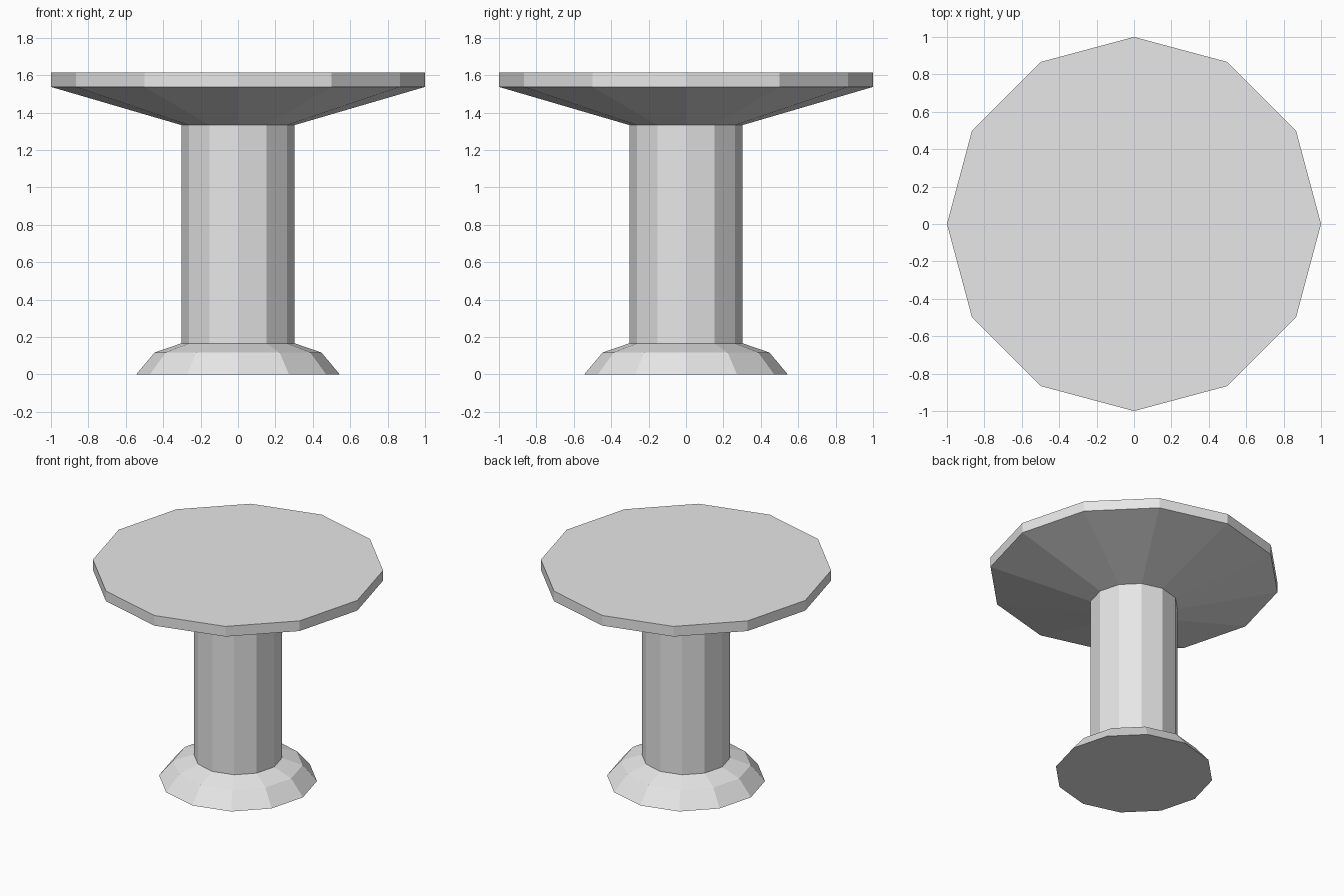
import bpy
import bmesh
import math

SIDES = 12

cube = bpy.data.objects.get("Cube")
if cube:
    bpy.data.objects.remove(cube, do_unlink=True)

# Single plain grey finish
grey = bpy.data.materials.new("plain_grey")
grey.use_nodes = True
colour = (0.8, 0.8, 0.8, 1)
grey.diffuse_color = colour
grey.node_tree.nodes["Principled BSDF"].inputs["Base Color"].default_value = colour


def turned_part(name, profile, cap_bottom=False, cap_top=False):
    """Sweep (radius, height) points, listed upwards, around the z axis."""
    bm = bmesh.new()
    angles = [math.tau * i / SIDES for i in range(SIDES)]
    rings = [[bm.verts.new((r * math.cos(a), r * math.sin(a), z)) for a in angles]
             for r, z in profile]
    for low, high in zip(rings, rings[1:]):
        for i in range(SIDES):
            j = (i + 1) % SIDES
            bm.faces.new((low[i], low[j], high[j], high[i]))
    if cap_bottom:
        bm.faces.new(rings[0][::-1])
    if cap_top:
        bm.faces.new(rings[-1])
    mesh = bpy.data.meshes.new(name)
    bm.to_mesh(mesh)
    bm.free()
    mesh.materials.append(grey)
    obj = bpy.data.objects.new(name, mesh)
    bpy.context.collection.objects.link(obj)
    return obj


COLUMN_RADIUS = 0.303
FOOT_TOP = (COLUMN_RADIUS, 0.166)
COLUMN_TOP = (COLUMN_RADIUS, 1.333)

# Flared foot, straight column, and tabletop with a sloped underside
turned_part("foot", [(0.544, 0), (0.446, 0.117), FOOT_TOP], cap_bottom=True)
turned_part("column", [FOOT_TOP, COLUMN_TOP])
turned_part("tabletop", [COLUMN_TOP, (1, 1.537), (1, 1.614)], cap_top=True)
